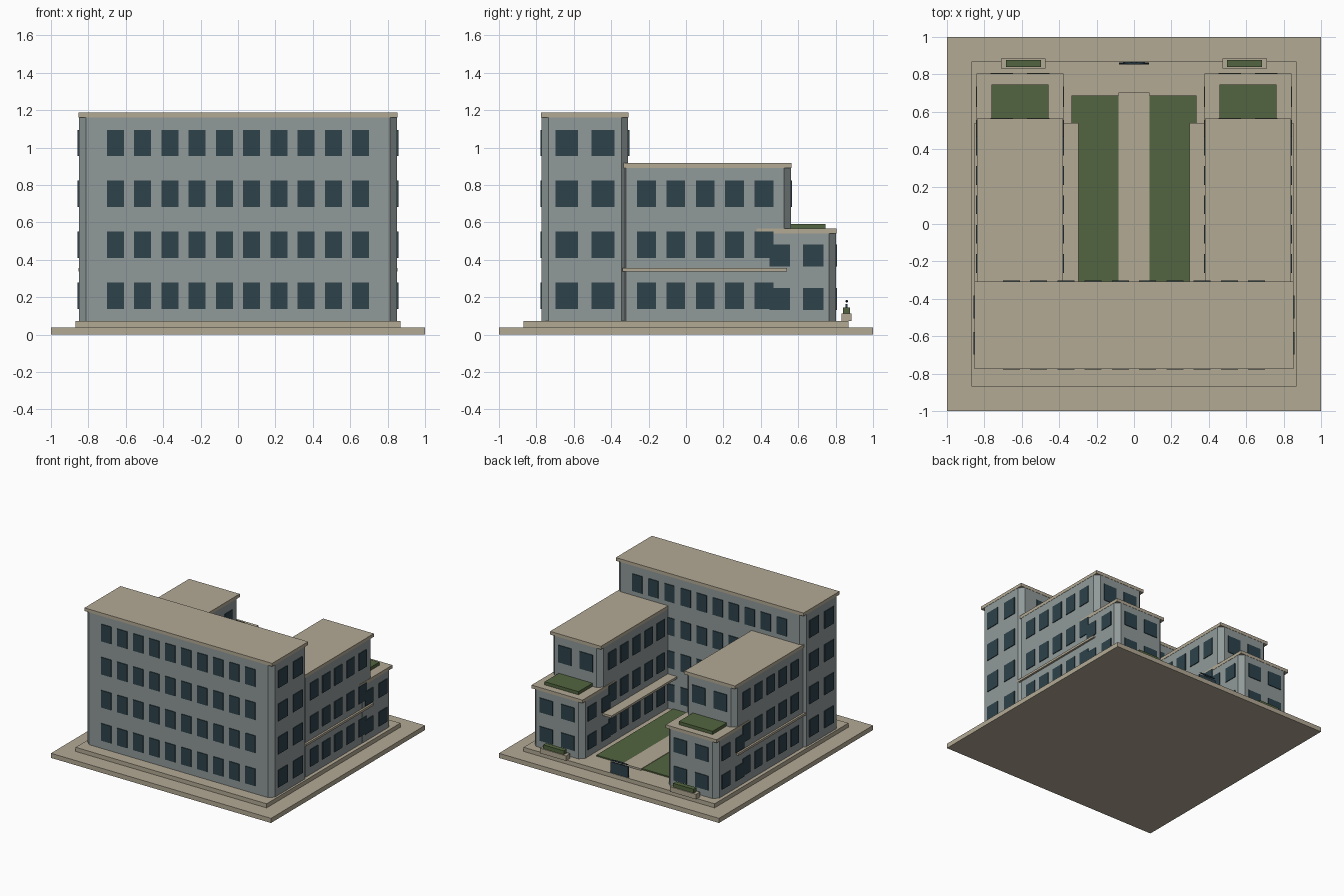
import bpy, bmesh
from mathutils import Matrix, Vector

if "Cube" in bpy.data.objects:
    bpy.data.objects.remove(bpy.data.objects["Cube"])


def material(name, rgb):
    m = bpy.data.materials.new(name)
    m.diffuse_color = (*rgb, 1)
    m.use_nodes = True
    m.node_tree.nodes["Principled BSDF"].inputs["Base Color"].default_value = m.diffuse_color
    return m


STONE = material("stone", (0.45, 0.40, 0.30))
WALL = material("wall", (0.28, 0.32, 0.32))
GLASS = material("glass", (0.026, 0.055, 0.07))
GREEN = material("green", (0.085, 0.13, 0.05))


def finish(bm, name, mat):
    me = bpy.data.meshes.new(name)
    bm.to_mesh(me)
    bm.free()
    me.materials.append(mat)
    ob = bpy.data.objects.new(name, me)
    bpy.context.collection.objects.link(ob)
    return ob


def add_box(bm, x, y, z):
    lo, hi = Vector((x[0], y[0], z[0])), Vector((x[1], y[1], z[1]))
    mat = Matrix.Translation((lo + hi) / 2) @ Matrix.Diagonal((*(hi - lo), 1))
    bmesh.ops.create_cube(bm, size=1, matrix=mat)


def box(name, x, y, z, mat, chamfer=0):
    bm = bmesh.new()
    add_box(bm, x, y, z)
    if chamfer:  # cut the four upright corners
        up = [e for e in bm.edges if abs(e.verts[0].co.z - e.verts[1].co.z) > 1e-4]
        bmesh.ops.bevel(bm, geom=up, offset=chamfer, segments=1, affect='EDGES')
    return finish(bm, name, mat)


def spread(centre, step, n):
    return [centre + step * (i - (n - 1) / 2) for i in range(n)]


def block(name, x, y, top, floors, nx, ny, h):
    """Chamfered wall block with roof slab and window grids on four sides.
    nx, ny = (count, spacing, width) along x and along y."""
    z0, lip = 0.072, 0.002
    box(name + "_walls", x, y, (z0, top), WALL, 0.037)
    box(name + "_roof", (x[0] - lip, x[1] + lip), (y[0] - lip, y[1] + lip),
        (top, top + 0.026), STONE)
    bm = bmesh.new()
    t = 0.006
    step = (top - z0) / floors
    for k in range(floors):
        zc = z0 + step * (k + 0.5)
        z = (zc - h / 2, zc + h / 2)
        for c in spread(sum(x) / 2, nx[1], nx[0]):
            for p in y:
                add_box(bm, (c - nx[2] / 2, c + nx[2] / 2), (p - t, p + t), z)
        for c in spread(sum(y) / 2, ny[1], ny[0]):
            for p in x:
                add_box(bm, (p - t, p + t), (c - ny[2] / 2, c + ny[2] / 2), z)
    finish(bm, name + "_windows", GLASS)


# stepped base
box("base", (-1, 1), (-1, 1), (0, 0.038), STONE)
box("plinth", (-0.868, 0.868), (-0.868, 0.868), (0.038, 0.072), STONE)

# tall main block
block("main_block", (-0.851, 0.851), (-0.773, -0.309), 1.16, 4,
      (10, 0.1457, 0.091), (2, 0.195, 0.121), 0.141)

# courtyard path and entrance sign panel with a rounded cap
box("path", (-0.083, 0.083), (-0.32, 0.703), (0.072, 0.086), STONE)
box("entrance_panel", (-0.08, 0.08), (0.852, 0.864), (0.06, 0.162), GLASS)
bm = bmesh.new()
bmesh.ops.create_uvsphere(bm, u_segments=16, v_segments=8, radius=1,
    matrix=Matrix.Translation((0, 0.86, 0.178)) @ Matrix.Diagonal((0.08, 0.007, 0.007, 1)))
finish(bm, "panel_cap", GLASS)

for side, s in (("right", 1), ("left", -1)):
    def sx(a, b):
        return tuple(sorted((s * a, s * b)))

    # three-storey wing and two-storey end pavilion
    block(side + "_wing", sx(0.381, 0.838), (-0.357, 0.562), 0.89, 3,
          (2, 0.195, 0.121), (5, 0.157, 0.1), 0.141)
    block(side + "_pavilion", sx(0.38, 0.839), (0.38, 0.802), 0.54, 2,
          (2, 0.195, 0.121), (2, 0.179, 0.108), 0.118)
    # ledge that is wide on the courtyard side
    box(side + "_ledge", sx(0.298, 0.854), (-0.34, 0.54), (0.338, 0.356), STONE)
    # planting on roof, lawn and street planter
    box(side + "_roof_garden", sx(0.456, 0.763), (0.436, 0.745), (0.56, 0.592), GREEN)
    box(side + "_lawn", sx(0.08, 0.334), (-0.32, 0.687), (0.072, 0.082), GREEN)
    box(side + "_planter", sx(0.472, 0.71), (0.832, 0.884), (0.072, 0.113), STONE)
    box(side + "_hedge", sx(0.497, 0.684), (0.839, 0.877), (0.11, 0.145), GREEN)
